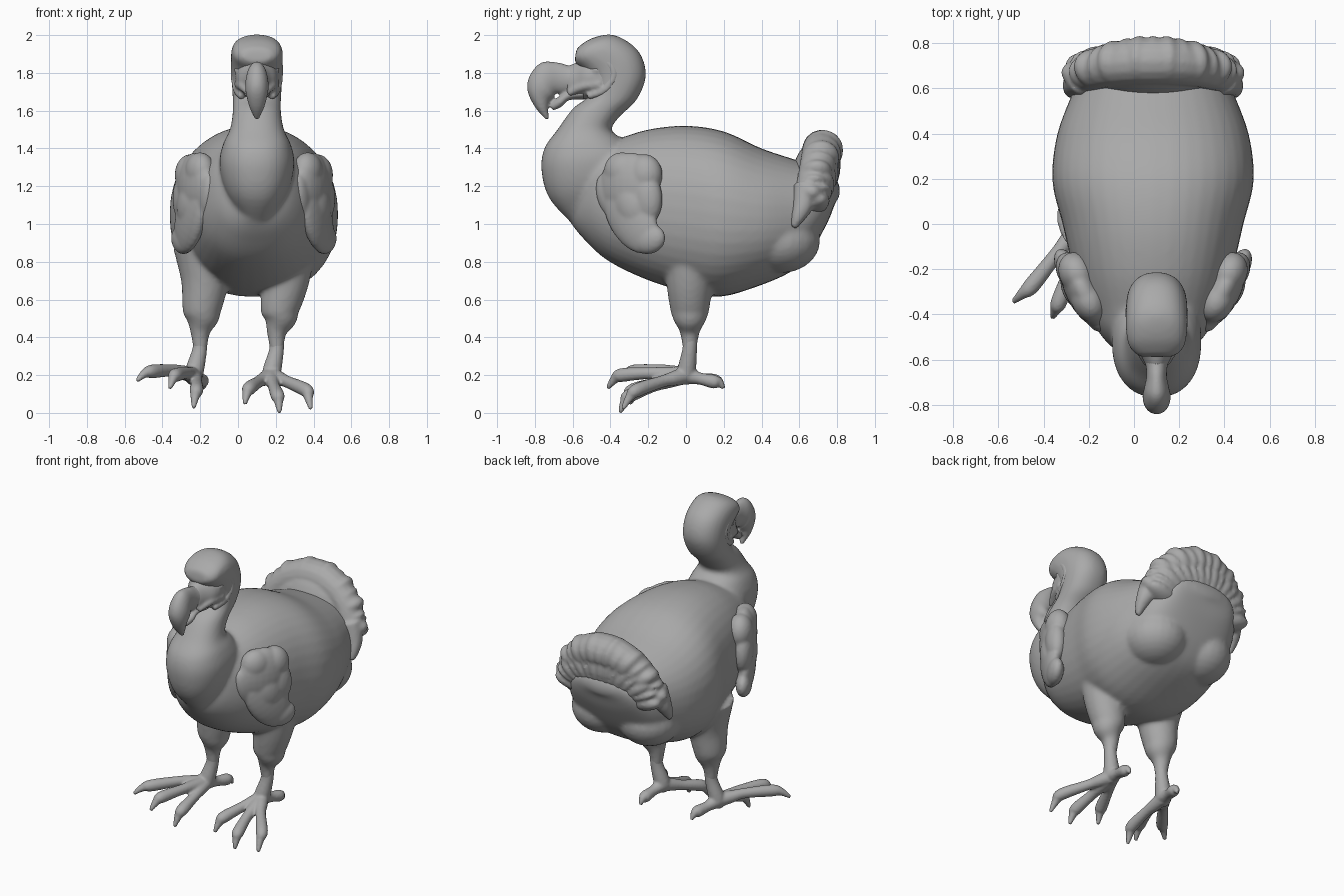
import bpy, bmesh, math
from mathutils import Vector, Matrix

cube = bpy.data.objects.get("Cube")
if cube:
    bpy.data.objects.remove(cube, do_unlink=True)

AXIS = 0.084  # the body's own plane of symmetry
HEAD = 0.1    # the head sits slightly to one side

clay = bpy.data.materials.new("plain_grey")
clay.use_nodes = True
clay.diffuse_color = (0.4, 0.4, 0.4, 1)
clay.node_tree.nodes["Principled BSDF"].inputs["Base Color"].default_value = clay.diffuse_color


def spline(rows, steps=5):
    """Catmull-Rom interpolation between rows of numbers."""
    rows = [Vector(r) for r in rows]
    out = []
    for i in range(len(rows) - 1):
        a, b = rows[max(i - 1, 0)], rows[i]
        c, d = rows[i + 1], rows[min(i + 2, len(rows) - 1)]
        for s in range(steps):
            t = s / steps
            out.append(b + (c - a) * (t / 2) + (a * 2 - b * 5 + c * 4 - d) * (t * t / 2)
                       + (b * 3 - a - c * 3 + d) * (t ** 3 / 2))
    return out + [rows[-1]]


def skin(bm, rings, power=1.0, sides=40):
    """Closed surface through rings given as centre and two half axes."""
    def soft(v):
        return math.copysign(abs(v) ** power, v)
    loops = []
    for c, u, v in rings:
        angles = [math.tau * k / sides for k in range(sides)]
        loops.append([bm.verts.new(c + u * soft(math.cos(a)) + v * soft(math.sin(a))) for a in angles])
    for p, q in zip(loops, loops[1:]):
        for k in range(sides):
            n = (k + 1) % sides
            bm.faces.new((p[k], p[n], q[n], q[k]))
    bm.faces.new(loops[0][::-1])
    bm.faces.new(loops[-1])


def loft(bm, x, rows, power=1.0):
    """Rows hold two outline points (y, z, y, z) and a half width."""
    rings = []
    for y1, z1, y2, z2, w in spline(rows):
        a, b = Vector((x, y1, z1)), Vector((x, y2, z2))
        rings.append(((a + b) / 2, (a - b) / 2, Vector((w, 0, 0))))
    skin(bm, rings, power)


def tube(bm, rows, sides=14):
    """Rows hold a path point and its radius."""
    pts = spline(rows)
    rings = []
    for i, p in enumerate(pts):
        t = (pts[min(i + 1, len(pts) - 1)] - pts[max(i - 1, 0)]).to_3d().normalized()
        side = Vector((1, 0, 0)) if abs(t.x) < 0.8 else Vector((0, 1, 0))
        u = t.cross(side).normalized()
        rings.append((p.to_3d(), u * p[3], t.cross(u) * p[3]))
    skin(bm, rings, sides=sides)


def blob(bm, centre, radii, turn=Matrix()):
    m = Matrix.Translation(centre) @ turn.to_4x4() @ Matrix.Diagonal((*radii, 1))
    bmesh.ops.create_uvsphere(bm, u_segments=24, v_segments=14, radius=1, matrix=m)


def finish(name, bm, voxel, smooth):
    """Fuse the overlapping pieces into one soft skin."""
    bmesh.ops.recalc_face_normals(bm, faces=bm.faces)
    mesh = bpy.data.meshes.new(name)
    bm.to_mesh(mesh)
    bm.free()
    mesh.materials.append(clay)
    ob = bpy.data.objects.new(name, mesh)
    bpy.context.collection.objects.link(ob)
    remesh = ob.modifiers.new("fuse", "REMESH")
    remesh.mode = "VOXEL"
    remesh.voxel_size = voxel
    remesh.use_smooth_shade = True
    relax = ob.modifiers.new("relax", "SMOOTH")
    relax.factor = 0.5
    relax.iterations = smooth


# Body, chest, neck and hood
bm = bmesh.new()
loft(bm, AXIS, [(-.62, 1.2, -.62, 1.02, .07), (-.5, 1.4, -.55, .93, .2), (-.36, 1.45, -.42, .81, .29),
                (-.2, 1.5, -.22, .71, .35), (0, 1.52, 0, .64, .4), (.2, 1.49, .18, .615, .445),
                (.4, 1.4, .38, .67, .425), (.58, 1.34, .56, .75, .36), (.7, 1.3, .66, .85, .31),
                (.785, 1.25, .75, 1.01, .23), (.812, 1.2, .79, 1.11, .12), (.815, 1.17, .81, 1.14, .03)], 0.9)
loft(bm, HEAD, [(-.58, .98, -.35, 1.1, .08), (-.72, 1.13, -.25, 1.25, .17), (-.765, 1.28, -.27, 1.37, .198),
                (-.75, 1.4, -.34, 1.45, .178), (-.68, 1.5, -.395, 1.5, .143), (-.6, 1.61, -.35, 1.57, .128),
                (-.52, 1.67, -.26, 1.66, .128), (-.5, 1.72, -.212, 1.79, .133), (-.51, 1.77, -.255, 1.92, .136),
                (-.54, 1.81, -.38, 2, .136), (-.575, 1.84, -.5, 1.983, .122), (-.59, 1.86, -.58, 1.93, .08)], 0.89)
# Full rump on either side
for s in (-1, 1):
    blob(bm, (AXIS + s * .17, .5, .91), (.2, .21, .17))
# Thighs
for x, knee in ((-.175, -.2), (.25, .205)):
    mid = x * .4 + knee * .6
    tube(bm, [(x, .03, .88, .17), (x, .02, .7, .128), (mid, .02, .56, .106), (mid, .02, .5, .09),
              (knee, .02, .43, .054), (knee, .02, .35, .039), (knee, .02, .3, .03), (knee, .02, .28, .015)], 20)
finish("body", bm, .013, 8)

# Bare face with brow, cheek ridges and eyes
bm = bmesh.new()
loft(bm, HEAD, [(-.42, 1.9, -.42, 1.66, .118), (-.52, 1.88, -.52, 1.66, .105), (-.58, 1.855, -.58, 1.66, .07),
                (-.63, 1.835, -.63, 1.67, .046)])
for s in (-1, 1):
    tube(bm, [(HEAD + s * .06, -.56, 1.87, .022), (HEAD + s * .1, -.51, 1.885, .024), (HEAD + s * .113, -.42, 1.86, .024),
              (HEAD + s * .115, -.38, 1.79, .024), (HEAD + s * .105, -.43, 1.71, .022), (HEAD + s * .08, -.52, 1.675, .018)])
    tube(bm, [(HEAD + s * .09, -.45, 1.74, .032), (HEAD + s * .075, -.54, 1.73, .026), (HEAD + s * .04, -.62, 1.69, .016)])
    blob(bm, (HEAD + s * .1, -.47, 1.815), (.02, .026, .022))
finish("face", bm, .009, 5)

# Hooked beak
bm = bmesh.new()
loft(bm, HEAD, [(-.54, 1.85, -.54, 1.69, .08), (-.61, 1.838, -.61, 1.69, .052), (-.68, 1.855, -.66, 1.69, .045),
                (-.765, 1.855, -.69, 1.69, .055), (-.825, 1.79, -.7, 1.67, .062), (-.84, 1.71, -.72, 1.65, .055),
                (-.8, 1.62, -.73, 1.61, .038), (-.74, 1.55, -.725, 1.56, .01)])
loft(bm, HEAD, [(-.54, 1.72, -.54, 1.66, .07), (-.62, 1.71, -.62, 1.655, .045), (-.68, 1.67, -.66, 1.62, .038),
                (-.725, 1.635, -.705, 1.6, .018)])
finish("beak", bm, .008, 3)

# Shanks and clawed toes
feet = {
    "right_foot": ((-.2, .02, .44), (-.202, .02, .34), (-.235, 0, .2),
                   [[(-.34, -.13, .225), (-.45, -.27, .22), (-.535, -.345, .17)],
                    [(-.28, -.2, .21), (-.33, -.34, .2), (-.36, -.415, .13)],
                    [(-.22, -.15, .16), (-.22, -.28, .12), (-.235, -.34, .025)],
                    [(-.21, .08, .18), (-.19, .15, .17), (-.18, .2, .13)]]),
    "left_foot": ((.205, .02, .44), (.205, .02, .34), (.175, 0, .2),
                  [[(.26, -.13, .165), (.36, -.26, .12), (.385, -.335, .02)],
                   [(.19, -.18, .14), (.21, -.3, .09), (.22, -.35, 0)],
                   [(.11, -.12, .165), (.06, -.24, .13), (.035, -.3, .045)],
                   [(.19, .08, .18), (.2, .15, .165), (.2, .2, .13)]]),
}
for name, (knee, shin, ankle, toes) in feet.items():
    bm = bmesh.new()
    tube(bm, [(*knee, .04), (*shin, .039), (*ankle, .05), (*ankle[:2], .15, .02)])
    for mid, knuckle, tip in toes:
        near = Vector(mid).lerp(Vector(ankle), .5)
        claw = Vector(knuckle).lerp(Vector(tip), .5) + Vector((0, 0, .014))
        tube(bm, [(*ankle, .046), (*near, .039), (*mid, .032), (*knuckle, .037), (*claw, .025), (*tip, .011)])
    finish(name, bm, .008, 4)

# Small wings: shoulder block, overlapping coverts and a broad drooping lower lobe
for name, s in (("left_wing", 1), ("right_wing", -1)):
    bm = bmesh.new()
    yaw = Matrix.Rotation(-s * math.radians(27), 3, "Z")

    def feather(x, y, z, radii, tilt):
        blob(bm, (AXIS + s * x, y, z), radii, yaw @ Matrix.Rotation(math.radians(tilt), 3, "X"))
    feather(.305, -.3, 1.2, (.08, .17, .18), 0)
    feather(.335, -.22, 1.26, (.08, .1, .11), 0)
    feather(.285, -.34, 1.28, (.075, .1, .1), -15)
    feather(.36, -.21, 1.14, (.065, .09, .14), 5)
    feather(.335, -.29, 1.1, (.065, .1, .13), 20)
    feather(.335, -.29, 1.03, (.055, .13, .21), 35)
    feather(.375, -.2, .92, (.05, .1, .08), 10)
    feather(.245, -.415, 1.15, (.05, .06, .12), 15)
    finish(name, bm, .01, 6)

# Curled tail plume: a smooth horseshoe roll, shallow feather ridges and pointed lower tips
bm = bmesh.new()
blob(bm, (AXIS, .67, 1.2), (.29, .115, .23))
roll = []
count = 17
for i in range(count):
    t = math.pi * i / (count - 1)
    up, out = math.sin(t), math.cos(t)
    x, y, z = AXIS + .305 * out, .625 + .095 * up, 1.1 + .295 * up
    roll.append((x, y, z, .06 + .045 * up))
    if 0 < i < count - 1:
        turn = Matrix.Rotation(math.pi / 2 - t, 3, "Y") @ Matrix.Rotation(-.3, 3, "X")
        wide = .06 if i % 2 else .04
        blob(bm, (x, y + .006, z), (wide, .06 + .05 * up, .075 + wide * .6), turn)
        blob(bm, (AXIS + .24 * out, .66 + .05 * up, 1.07 + .2 * up), (wide, .075 + .03 * up, .16), turn)
tube(bm, roll)
for s in (-1, 1):
    tube(bm, [(AXIS + s * .31, .64, 1.2, .07), (AXIS + s * .345, .62, 1.1, .055),
              (AXIS + s * .36, .595, 1.04, .038), (AXIS + s * .365, .57, .98, .016)])
finish("tail_plume", bm, .011, 5)
